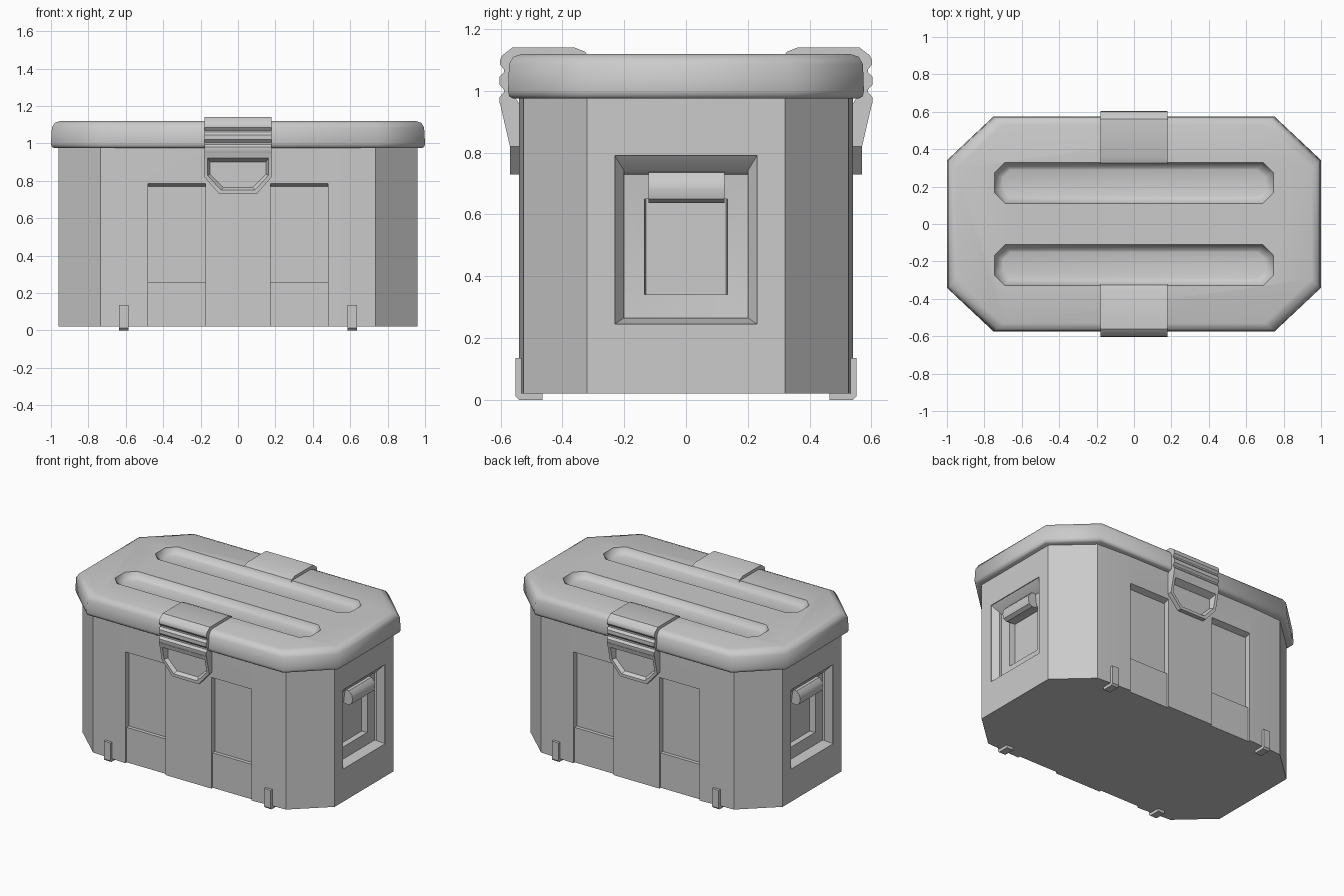
import bpy, bmesh
from math import radians

if "Cube" in bpy.data.objects:
    bpy.data.objects.remove(bpy.data.objects["Cube"])


def loft(name, rings):
    """Closed solid through a stack of equal-length point rings."""
    bm = bmesh.new()
    rows = [[bm.verts.new(p) for p in r] for r in rings]
    n = len(rows[0])
    for a, b in zip(rows, rows[1:]):
        for i in range(n):
            j = (i + 1) % n
            bm.faces.new((a[i], a[j], b[j], b[i]))
    bm.faces.new(rows[0][::-1])
    bm.faces.new(rows[-1])
    bmesh.ops.recalc_face_normals(bm, faces=bm.faces)
    me = bpy.data.meshes.new(name)
    bm.to_mesh(me)
    bm.free()
    ob = bpy.data.objects.new(name, me)
    bpy.context.collection.objects.link(ob)
    return ob


def activate(ob):
    bpy.ops.object.select_all(action='DESELECT')
    ob.select_set(True)
    bpy.context.view_layer.objects.active = ob


def mirror(ob, axes):
    m = ob.modifiers.new("mirror", 'MIRROR')
    m.use_axis = ['x' in axes, 'y' in axes, 'z' in axes]
    m.use_mirror_merge = False
    activate(ob)
    bpy.ops.object.modifier_apply(modifier=m.name)
    return ob


def cut(ob, cutter):
    m = ob.modifiers.new("cut", 'BOOLEAN')
    m.operation, m.solver, m.object = 'DIFFERENCE', 'EXACT', cutter
    activate(ob)
    bpy.ops.object.modifier_apply(modifier=m.name)
    bpy.data.objects.remove(cutter)


def smooth(ob, angle=35):
    activate(ob)
    bpy.ops.object.shade_smooth_by_angle(angle=radians(angle))


def octagon(hx, hy, cx, cy, z, oy=0):
    q = [(hx, hy - cy), (hx - cx, hy), (cx - hx, hy), (-hx, hy - cy),
         (-hx, cy - hy), (cx - hx, -hy), (hx - cx, -hy), (hx, cy - hy)]
    return [(x, y + oy, z) for x, y in q]


def extrude_x(name, profile, x0, x1):
    return loft(name, [[(x, y, z) for y, z in profile] for x in (x0, x1)])


def side_rect(x, hy, z0, z1):
    return [(x, -hy, z0), (x, hy, z0), (x, hy, z1), (x, -hy, z1)]


# Body: octagonal tub with slightly bulged long sides
half = [(0.96, -0.32), (0.96, 0.32), (0.735, 0.526), (0.5, 0.54),
        (-0.5, 0.54), (-0.735, 0.526)]
plan = half + [(-x, -y) for x, y in half]
plan = [p for p in plan if p not in ((0.96, -0.32), (-0.96, 0.32))]
plan = [(0.96, -0.32), (0.96, 0.32), (0.735, 0.526), (0.5, 0.54), (-0.5, 0.54), (-0.735, 0.526),
        (-0.96, 0.32), (-0.96, -0.32), (-0.735, -0.526), (-0.5, -0.54), (0.5, -0.54), (0.735, -0.526)]
body = loft("body", [[(x, y, z) for x, y in plan] for z in (0.02, 0.99)])

# Stepped panel recesses on the long sides
panel = [(-0.6, -0.1), (-0.525, -0.1), (-0.525, 0.26), (-0.5, 0.26),
         (-0.5, 0.77), (-0.54, 0.785), (-0.6, 0.785)]
cut(body, mirror(extrude_x("panel_cutter", panel, 0.175, 0.48), 'xy'))

# Stepped handle recesses on the short ends
cut(body, mirror(loft("handle_cutter", [
    side_rect(1.0, 0.23, 0.245, 0.79), side_rect(0.955, 0.23, 0.245, 0.79),
    side_rect(0.915, 0.20, 0.265, 0.74), side_rect(0.90, 0.20, 0.265, 0.73),
    side_rect(0.89, 0.135, 0.34, 0.65), side_rect(0.85, 0.13, 0.34, 0.65)]), 'x'))
smooth(body)

# Handle grips in the end recesses
grip = [(0.86, 0.65), (0.925, 0.637), (0.95, 0.65), (0.957, 0.68),
        (0.952, 0.71), (0.93, 0.735), (0.88, 0.74)]
handle = loft("handle_grips", [[(x, y, z) for x, z in grip] for y in (-0.122, 0.125)])
smooth(mirror(handle, 'x'))

# Lid with rounded rim and two long grooves
lid = loft("lid", [octagon(hx, hy, 0.25, 0.235, z) for hx, hy, z in (
    (0.985, 0.56, 0.975), (0.997, 0.573, 0.983), (1.0, 0.576, 1.0),
    (0.995, 0.573, 1.085), (0.98, 0.56, 1.11), (0.95, 0.53, 1.12))])
cut(lid, mirror(loft("groove_cutter", [
    octagon(0.70, 0.07, 0.04, 0.04, 1.08, 0.22),
    octagon(0.715, 0.08, 0.045, 0.045, 1.084, 0.22),
    octagon(0.745, 0.11, 0.055, 0.055, 1.119, 0.22),
    octagon(0.745, 0.11, 0.055, 0.055, 1.16, 0.22)]), 'y'))
smooth(lid, 50)

# Latch straps: hooked over the rim, with ridges down the front
strap = [(-0.32, 1.115), (-0.325, 1.126), (-0.36, 1.14), (-0.562, 1.14), (-0.595, 1.115),
         (-0.602, 1.10), (-0.602, 1.085), (-0.59, 1.07), (-0.59, 1.06), (-0.604, 1.045),
         (-0.604, 1.02), (-0.59, 1.005), (-0.59, 0.995), (-0.603, 0.98), (-0.603, 0.96),
         (-0.598, 0.95), (-0.535, 0.95), (-0.56, 0.99), (-0.56, 1.10), (-0.54, 1.115)]
smooth(mirror(extrude_x("latch_straps", strap, -0.18, 0.18), 'y'))


# Latch pulls: tapered flap with a scooped finger hollow
def flap(hw, lw, top, mid, low, depth=None):
    pts = [(-hw, top), (-hw, mid), (-lw, low), (lw, low), (hw, mid), (hw, top)]
    return [(x, depth or min(-0.57, -0.57 - (z - 0.83) * 0.25), z) for x, z in pts]


smooth(mirror(loft("latch_pulls", [
    flap(0.18, 0.10, 0.952, 0.82, 0.73, -0.535), flap(0.18, 0.10, 0.952, 0.82, 0.73),
    flap(0.162, 0.09, 0.922, 0.828, 0.75), flap(0.15, 0.08, 0.90, 0.835, 0.765, -0.548)]), 'y'))

# Feet: small L-shaped clips under the long sides
foot = [(-0.465, 0.0), (-0.54, 0.0), (-0.552, 0.012), (-0.552, 0.135),
        (-0.53, 0.135), (-0.53, 0.021), (-0.465, 0.021)]
mirror(extrude_x("feet", foot, 0.585, 0.635), 'xy')
